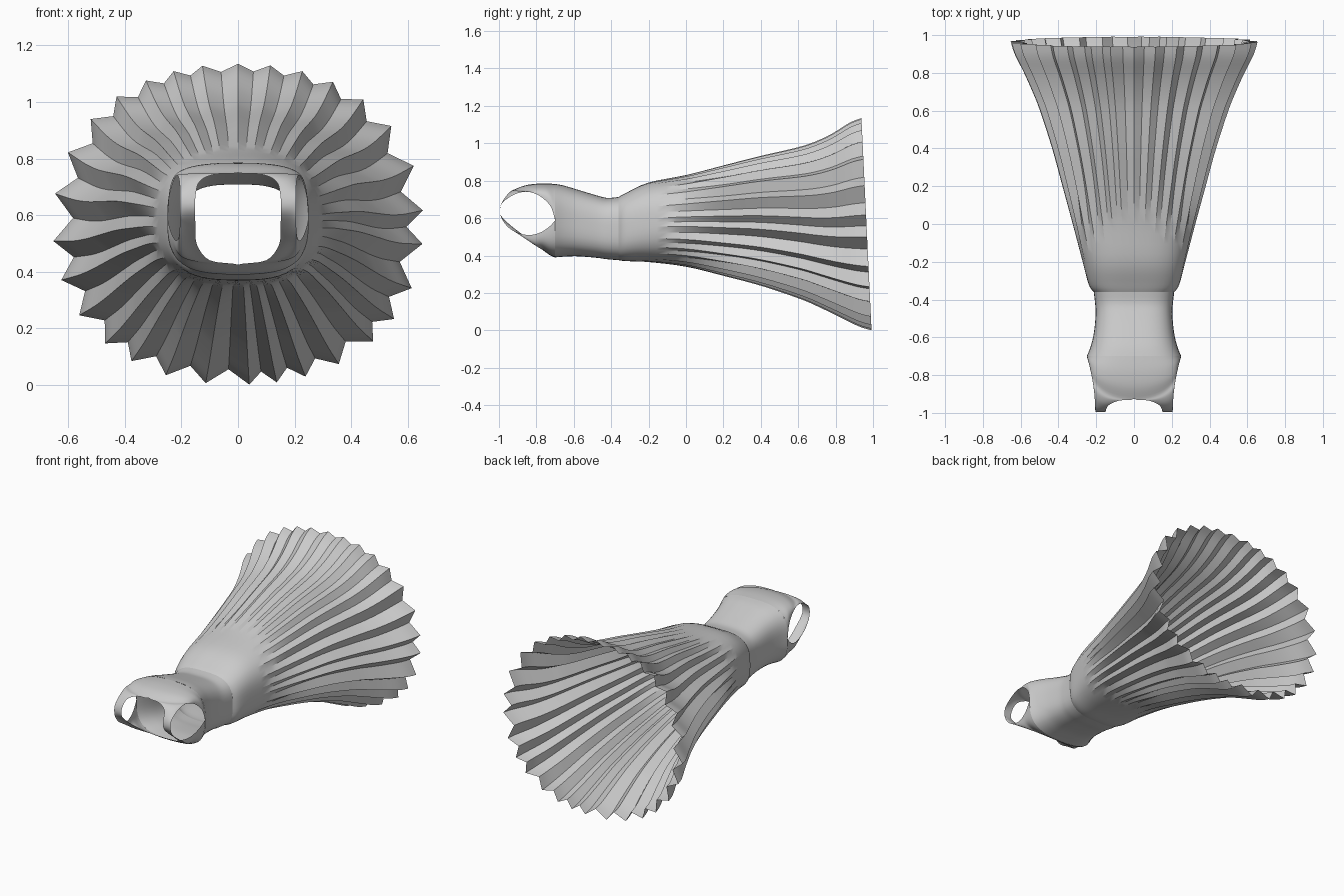
import bpy, bmesh, math
from mathutils import Vector

if "Cube" in bpy.data.objects:
    bpy.data.objects.remove(bpy.data.objects["Cube"])

# Directions of the pleat ridges around the skirt, in degrees (slightly irregular folds)
RIDGES = [5, 21, 36.5, 49, 60, 70, 80, 90, 101, 110, 119, 129.5, 140.5, 154, 169, 186, 200,
          213.5, 226, 236, 247.5, 260, 273.5, 282, 291, 302, 315, 325, 337, 353]


def smooth_rows(rows, steps):
    """Catmull-Rom interpolation through rows of numbers."""
    out = []
    for i in range(len(rows) - 1):
        a, b, c, d = rows[max(i - 1, 0)], rows[i], rows[i + 1], rows[min(i + 2, len(rows) - 1)]
        for s in range(steps):
            t = s / steps
            out.append([q + 0.5 * t * (r - p + t * (2 * p - 5 * q + 4 * r - w + t * (3 * (q - r) + w - p)))
                        for p, q, r, w in zip(a, b, c, d)])
    out.append(list(rows[-1]))
    return out


def grid_object(name, grid, closed, angle):
    """Skin a grid of points as a single open sheet."""
    bm = bmesh.new()
    rows = [[bm.verts.new(p) for p in row] for row in grid]
    n = len(rows[0])
    for a, b in zip(rows, rows[1:]):
        for j in range(n if closed else n - 1):
            k = (j + 1) % n
            bm.faces.new((a[j], a[k], b[k], b[j]))
    bmesh.ops.recalc_face_normals(bm, faces=bm.faces)
    mesh = bpy.data.meshes.new(name)
    bm.to_mesh(mesh)
    bm.free()
    ob = bpy.data.objects.new(name, mesh)
    bpy.context.collection.objects.link(ob)
    bpy.ops.object.select_all(action='DESELECT')
    ob.select_set(True)
    bpy.context.view_layer.objects.active = ob
    bpy.ops.object.shade_smooth_by_angle(angle=math.radians(angle))
    return ob


def ring(y, w, z0, z1, n, pleat=0.0, tilt=0.0):
    """Rounded-square cross-section, optionally folded into pleats."""
    mid, h, pts = (z0 + z1) / 2, (z1 - z0) / 2, []
    for i, ridge in enumerate(RIDGES):
        gap = (RIDGES[(i + 1) % len(RIDGES)] - ridge) % 360
        for valley in (0, 1):
            a = math.radians(ridge + valley * gap / 2)
            c, s = math.cos(a), math.sin(a)
            r = (abs(c) ** n + abs(s) ** n) ** (-1 / n)
            if valley:
                r *= 1 - pleat * (0.5 + gap / 24) * (1 - 0.45 * max(s, 0) ** 4)
            pts.append((w * r * c, y - tilt * r * s, mid + h * r * s))
    return pts


# Skirt: y, half width, bottom z, top z, squareness
skirt_profile = [
    (-0.36, 0.213, 0.375, 0.713, 3.1), (-0.32, 0.24, 0.37, 0.735, 3.0),
    (-0.20, 0.272, 0.365, 0.79, 2.8), (0.0, 0.325, 0.34, 0.83, 2.5),
    (0.2, 0.38, 0.29, 0.88, 2.3), (0.4, 0.435, 0.235, 0.93, 2.25),
    (0.6, 0.50, 0.165, 0.975, 2.2), (0.7, 0.54, 0.12, 1.005, 2.2),
    (0.8, 0.585, 0.07, 1.05, 2.2), (0.9, 0.635, 0.02, 1.11, 2.2),
    (0.965, 0.655, 0.0, 1.135, 2.2)]
grid = []
for y, w, z0, z1, n in smooth_rows(skirt_profile, 4):
    t = min(max((y + 0.3) / 0.6, 0), 1)
    grid.append(ring(y, w, z0, z1, n, 0.09 * t * t * (3 - 2 * t), 0.028 * max(y, 0)))
grid_object("pleated_skirt", grid, True, 25)

# Bodice: waist up to the underarm
bodice_profile = [
    (-0.70, 0.25, 0.39, 0.783, 3.1), (-0.65, 0.23, 0.394, 0.773, 3.1),
    (-0.58, 0.213, 0.396, 0.752, 3.1), (-0.48, 0.203, 0.388, 0.722, 3.1),
    (-0.42, 0.206, 0.38, 0.708, 3.1), (-0.36, 0.213, 0.375, 0.713, 3.1)]
grid_object("bodice", [ring(*r) for r in smooth_rows(bodice_profile, 4)], True, 50)

# Yoke with shoulder straps: neck edge x, y, z and armhole edge y, z
yoke_rows = [
    (0, -.70, .783, -.70, .587), (0, -.78, .785, -.722, .66), (0, -.86, .775, -.77, .71),
    (0, -.925, .75, -.82, .735), (.08, -.935, .745, -.87, .74), (.135, -.96, .72, -.93, .72),
    (.15, -.99, .67, -.987, .675), (.152, -.99, .615, -.99, .61), (.15, -.93, .555, -.95, .55),
    (.145, -.85, .495, -.89, .518), (.10, -.78, .44, -.83, .51), (0, -.76, .425, -.775, .525),
    (0, -.725, .40, -.73, .555), (0, -.70, .39, -.70, .587)]
grid = []
for nx, ny, nz, ay, az in smooth_rows(yoke_rows, 4):
    ax = 0.205 + 0.045 * min(max((ay + 1) / 0.3, 0), 1) ** 2
    neck, arm = Vector((max(nx, 0), ny, nz)), Vector((ax, ay, az))
    c1 = neck + Vector((0.8 * (arm.x - neck.x), 0, 0))
    c2 = arm + Vector((0, 0, 0.8 * (neck.z - arm.z)))
    row = []
    for j in range(17):
        t = j / 16
        u = 1 - t
        row.append(neck * u ** 3 + c1 * (3 * u * u * t) + c2 * (3 * u * t * t) + arm * t ** 3)
    grid.append(row)
yoke = grid_object("shoulder_yoke", grid, False, 60)
mirror = yoke.modifiers.new("Mirror", 'MIRROR')
mirror.merge_threshold = 0.0005
